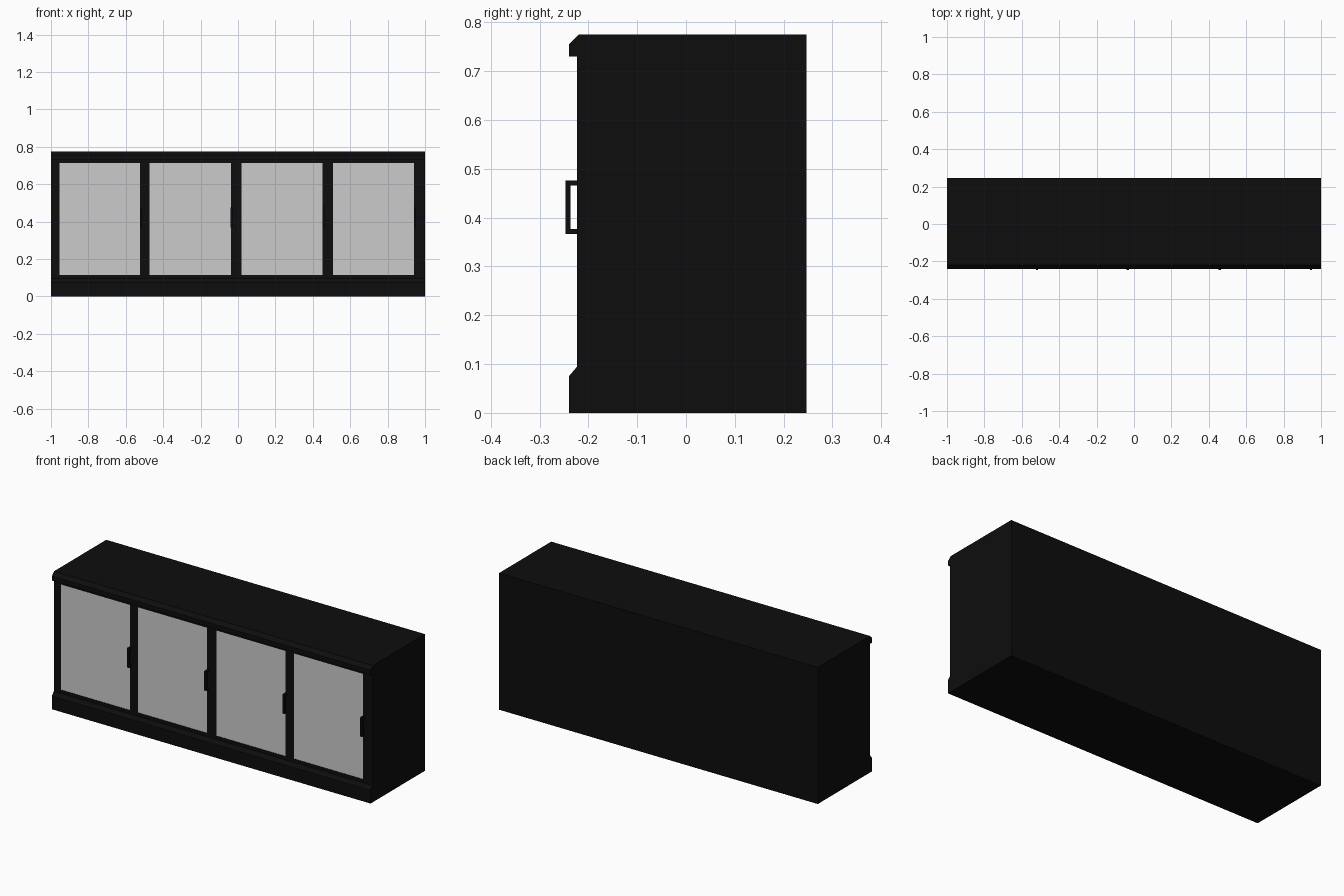
import bpy, bmesh

if "Cube" in bpy.data.objects:
    bpy.data.objects.remove(bpy.data.objects["Cube"])

black = bpy.data.materials.new("black_finish")
black.diffuse_color = (0.004, 0.004, 0.004, 1)
black.use_nodes = True
black.node_tree.nodes["Principled BSDF"].inputs["Base Color"].default_value = black.diffuse_color


def prism(name, profile, x0, x1, mat=black):
    """Extrude a (y, z) profile along x."""
    bm = bmesh.new()
    face = bm.faces.new([bm.verts.new((x0, y, z)) for y, z in profile])
    ext = bmesh.ops.extrude_face_region(bm, geom=[face])
    moved = [v for v in ext["geom"] if isinstance(v, bmesh.types.BMVert)]
    bmesh.ops.translate(bm, verts=moved, vec=(x1 - x0, 0, 0))
    bmesh.ops.recalc_face_normals(bm, faces=bm.faces)
    me = bpy.data.meshes.new(name)
    bm.to_mesh(me)
    bm.free()
    ob = bpy.data.objects.new(name, me)
    bpy.context.collection.objects.link(ob)
    if mat:
        me.materials.append(mat)
    return ob


def box(name, x0, x1, y0, y1, z0, z1, mat=black):
    return prism(name, [(y0, z0), (y1, z0), (y1, z1), (y0, z1)], x0, x1, mat)


FRONT, BACK, LIP = -0.223, 0.247, -0.24

# Top and base with chamfered front mouldings
prism("top", [(BACK, 0.775), (-0.22, 0.775), (LIP, 0.755), (LIP, 0.73), (BACK, 0.73)], -1, 1)
prism("base", [(BACK, 0), (LIP, 0), (LIP, 0.075), (FRONT, 0.095), (BACK, 0.095)], -1, 1)

# Carcass sides and back
for side, x in (("left", -1), ("right", 0.98)):
    box(side + "_side", x, x + 0.02, FRONT, BACK, 0.095, 0.73)
box("back_panel", -0.98, 0.98, BACK - 0.02, BACK, 0.095, 0.73)

# Four doors: frame, inset grey panel and bar handle
edges = [-0.98, -0.497, -0.008, 0.482, 0.98]
panels = [(-0.955, -0.523), (-0.472, -0.038), (0.02, 0.453), (0.507, 0.941)]
PZ0, PZ1 = 0.115, 0.713
for i, (p0, p1) in enumerate(panels):
    d0, d1 = edges[i], edges[i + 1]
    n = "door_%d_" % (i + 1)
    box(n + "left_stile", d0, p0, FRONT, -0.2, 0.095, 0.73)
    box(n + "right_stile", p1, d1, FRONT, -0.2, 0.095, 0.73)
    box(n + "bottom_rail", p0, p1, FRONT, -0.2, 0.095, PZ0)
    box(n + "top_rail", p0, p1, FRONT, -0.2, PZ1, 0.73)
    box(n + "panel", p0, p1, FRONT + 0.002, -0.205, PZ0, PZ1, None)
    h0, h1 = p1 - 0.001, p1 + 0.011
    box(n + "handle_grip", h0, h1, -0.247, -0.237, 0.367, 0.476)
    for end, z in (("lower", 0.367), ("upper", 0.466)):
        box(n + "handle_" + end + "_post", h0, h1, -0.237, FRONT, z, z + 0.01)
